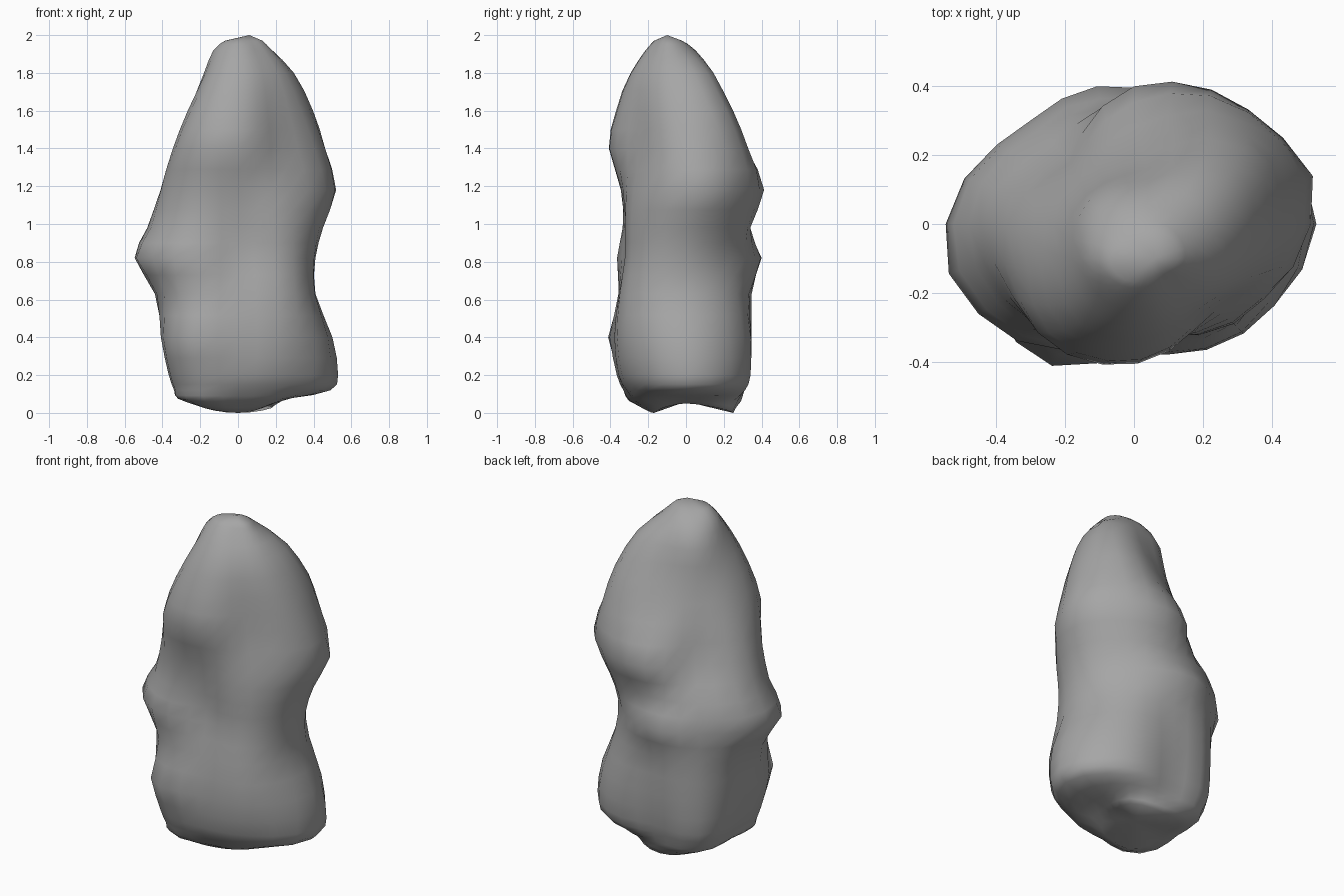
import bpy, bmesh
from math import sin, cos, pi, exp, radians

if "Cube" in bpy.data.objects:
    bpy.data.objects.remove(bpy.data.objects["Cube"])

# Rock cross-sections: height, then radius at 8 compass angles
# (right, back-right, back, back-left, left, front-left, front, front-right)
SECTIONS = [
    (0.00, .15, .25, .25, .25, .22, .25, .17, .18),
    (0.06, .29, .30, .28, .35, .31, .38, .27, .31),
    (0.12, .49, .40, .30, .38, .33, .40, .32, .37),
    (0.20, .53, .44, .32, .41, .36, .43, .36, .42),
    (0.40, .50, .43, .34, .42, .40, .47, .38, .45),
    (0.63, .41, .38, .34, .42, .44, .44, .35, .43),
    (0.82, .41, .36, .39, .42, .54, .48, .31, .41),
    (0.98, .45, .40, .34, .39, .48, .43, .31, .41),
    (1.18, .51, .47, .40, .28, .41, .41, .34, .39),
    (1.40, .45, .45, .31, .26, .34, .41, .38, .32),
    (1.60, .35, .41, .27, .25, .29, .33, .29, .25),
    (1.80, .24, .30, .23, .24, .22, .22, .19, .18),
    (1.92, .14, .15, .15, .16, .17, .14, .11, .10),
    (1.97, .09, .09, .08, .08, .11, .09, .06, .06),
]

# Small knobs: angle in degrees, height, push, angular and vertical spread
KNOBS = [
    (17, 1.20, 0.03, 12, 0.12),
    (240, 0.40, 0.03, 18, 0.10),
    (112, 0.82, 0.02, 20, 0.06),
    (195, 0.83, 0.02, 15, 0.08),
]


def spline(a, b, c, d, t):
    return b + 0.5 * t * (c - a + t * (2*a - 5*b + 4*c - d + t * (3*(b - c) + d - a)))


def refine_ring(radii, steps=3):
    n = len(radii)
    return [spline(radii[i-1], radii[i], radii[(i+1) % n], radii[(i+2) % n], s / steps)
            for i in range(n) for s in range(steps)]


def refine_levels(rows, steps=2):
    out = []
    for i in range(len(rows) - 1):
        near = [rows[max(0, min(len(rows) - 1, i + k))] for k in (-1, 0, 1, 2)]
        for s in range(steps):
            out.append([spline(*col, s / steps) for col in zip(*near)])
    return out + [rows[-1]]


def axis_at(z):
    # The upper half leans forward and slightly right
    t = max(0, min(1, (z - 1.2) / 0.6))
    t = t * t * (3 - 2 * t)
    return 0.04 * t, -0.10 * t


def knob_push(angle, z):
    return sum(p * exp(-((angle - radians(a)) / radians(wa)) ** 2 - ((z - h) / wz) ** 2)
               for a, h, p, wa, wz in KNOBS)


# Loft the boulder through the refined sections; the base arches up at its sides
bm = bmesh.new()
rings = []
for row in refine_levels([[s[0]] + refine_ring(s[1:]) for s in SECTIONS]):
    z = max(0, row[0])
    cx, cy = axis_at(z)
    n = len(row) - 1
    arch = 0.05 * max(0, 1 - z / 0.1)
    ring = []
    for i, r in enumerate(row[1:]):
        a = 2 * pi * i / n
        r += knob_push(a, z)
        ring.append(bm.verts.new((cx + r * cos(a), cy + r * sin(a), z + arch * cos(a) ** 2)))
    rings.append(ring)
for lo, hi in zip(rings, rings[1:]):
    for i in range(n):
        j = (i + 1) % n
        bm.faces.new((lo[i], lo[j], hi[j], hi[i]))

# Pointed crown and hollow underside
crown = bm.verts.new((0.06, -0.10, 2.0))
hollow = bm.verts.new((0, 0, 0.06))
for i in range(n):
    j = (i + 1) % n
    bm.faces.new((rings[-1][i], rings[-1][j], crown))
    bm.faces.new((rings[0][j], rings[0][i], hollow))
bmesh.ops.recalc_face_normals(bm, faces=bm.faces)
for f in bm.faces:
    f.smooth = True

mesh = bpy.data.meshes.new("standing_rock")
bm.to_mesh(mesh)
bm.free()
rock = bpy.data.objects.new("standing_rock", mesh)
bpy.context.collection.objects.link(rock)

# Dark grey stone
stone = bpy.data.materials.new("stone")
stone.diffuse_color = (0.38, 0.38, 0.38, 1)
stone.use_nodes = True
stone.node_tree.nodes["Principled BSDF"].inputs["Base Color"].default_value = stone.diffuse_color
mesh.materials.append(stone)
